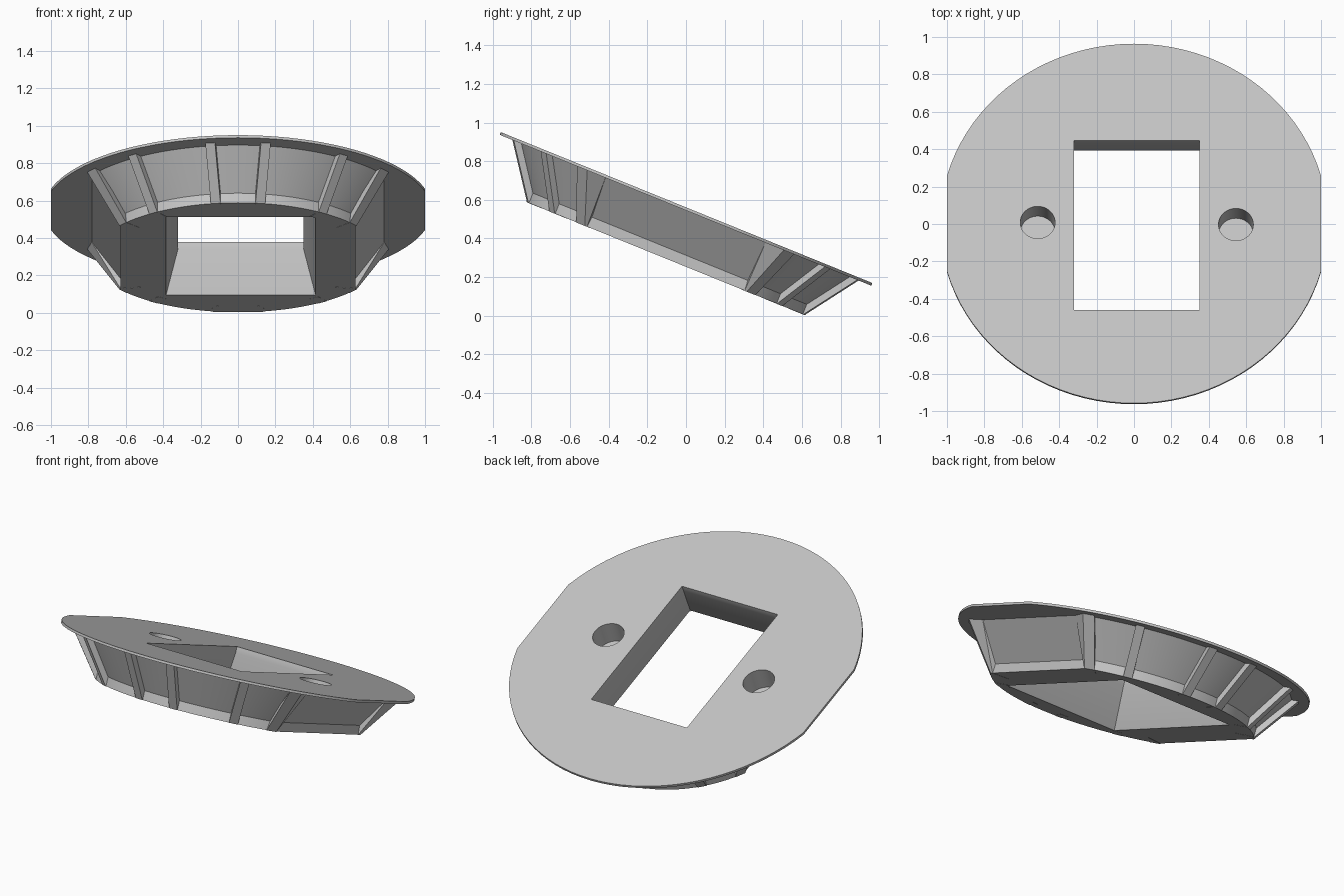
import bpy
import bmesh
from math import acos, cos, sin, pi, radians

cube = bpy.data.objects.get("Cube")
if cube:
    bpy.data.objects.remove(cube, do_unlink=True)

TILT = radians(22.1)
GREY = (0.55, 0.55, 0.55, 1)
grey = bpy.data.materials.new("plain_grey")
grey.use_nodes = True
grey.diffuse_color = GREY
grey.node_tree.nodes["Principled BSDF"].inputs["Base Color"].default_value = GREY


def ring(radius, flat, steps=40):
    """Circle trimmed by two straight sides at x = +-flat."""
    start = acos(flat / radius)
    arc = [start + (pi - 2 * start) * i / steps for i in range(steps + 1)]
    return [(radius * cos(a + turn), radius * sin(a + turn))
            for turn in (0, pi) for a in arc]


def circle(x, y, radius, steps=40):
    return [(x + radius * cos(2 * pi * i / steps), y + radius * sin(2 * pi * i / steps))
            for i in range(steps)]


def rectangle(x, y, half_x, half_y):
    return [(x + sx * half_x, y + sy * half_y)
            for sx, sy in ((-1, -1), (1, -1), (1, 1), (-1, 1))]


def loft(name, sections):
    """Closed solid through (height, outline) sections, tilted into place."""
    bm = bmesh.new()
    loops = [[bm.verts.new((x, y, h)) for x, y in outline] for h, outline in sections]
    for low, high in zip(loops, loops[1:]):
        for i in range(len(low)):
            j = (i + 1) % len(low)
            bm.faces.new((low[i], low[j], high[j], high[i]))
    bm.faces.new(loops[0][::-1])
    bm.faces.new(loops[-1])
    bmesh.ops.recalc_face_normals(bm, faces=bm.faces)
    mesh = bpy.data.meshes.new(name)
    bm.to_mesh(mesh)
    bm.free()
    mesh.materials.append(grey)
    obj = bpy.data.objects.new(name, mesh)
    bpy.context.collection.objects.link(obj)
    obj.rotation_euler.x = -TILT
    obj.location = (0, 0.003, 0.56)
    return obj


# Thin flange and the tapered boss below it
BOTTOM, LIP, TOP = -0.285, -0.23, -0.012
plate = loft("flange_plate", [(-0.015, ring(1.037, 1)), (0, ring(1.037, 1))])
boss = loft("tapered_boss", [(BOTTOM, ring(0.778, 0.628)),
                             (LIP, ring(0.778, 0.628)),
                             (TOP, ring(0.934, 0.784))])

# Cutters: flared window and two blind screw holes
cutters = [loft("window_cutter", [(BOTTOM - 0.05, rectangle(0.015, -0.02, 0.413, 0.567)),
                                  (-0.038, rectangle(0.015, -0.01, 0.335, 0.49)),
                                  (0.05, rectangle(0.015, -0.01, 0.335, 0.49))])]
for x, y in ((-0.515, 0.006), (0.545, -0.006)):
    cutters.append(loft("hole_cutter", [(-0.14, circle(x, y, 0.093)),
                                        (0.05, circle(x, y, 0.093))]))

for target in (plate, boss):
    for cutter in cutters:
        mod = target.modifiers.new("cut", "BOOLEAN")
        mod.operation = "DIFFERENCE"
        mod.solver = "EXACT"
        mod.object = cutter
    bpy.context.view_layer.update()
    evaluated = target.evaluated_get(bpy.context.evaluated_depsgraph_get())
    cut_mesh = bpy.data.meshes.new_from_object(evaluated)
    target.modifiers.clear()
    target.data = cut_mesh
for cutter in cutters:
    bpy.data.objects.remove(cutter, do_unlink=True)


# Radial ribs on the curved ends
def rib_outline(angle, inner, outer, half=0.026):
    s, c = sin(angle), cos(angle)
    return [(r * s + w * c, r * c - w * s)
            for r, w in ((inner, -half), (inner, half), (outer, half), (outer, -half))]


def mirrored(outline, sx, sy):
    return [(x * sx, y * sy) for x, y in outline]


corner_low = [(0.634, 0.452), (0.628, 0.44), (0.52, 0.42), (0.598, 0.5)]
corner_high = [(0.808, 0.55), (0.784, 0.447), (0.65, 0.42), (0.765, 0.607)]
for sy, end in ((-1, "front"), (1, "back")):
    for sx, side in ((1, "left"), (-1, "right")):
        for angle, place in ((8.8, "inner"), (35.5, "outer")):
            a = radians(angle)
            loft(f"{end}_{side}_{place}_rib",
                 [(BOTTOM - 0.001, mirrored(rib_outline(a, 0.7, 0.78), sx, sy)),
                  (TOP, mirrored(rib_outline(a, 0.85, 0.976), sx, sy))])
        # Wider rib closing each corner beside the straight sides
        loft(f"{end}_{side}_corner_rib",
             [(BOTTOM - 0.001, mirrored(corner_low, sx, sy)),
              (TOP, mirrored(corner_high, sx, sy))])

# Smooth the curved walls, keep the edges crisp
bpy.ops.object.select_all(action="DESELECT")
for obj in (plate, boss):
    obj.select_set(True)
bpy.context.view_layer.objects.active = boss
bpy.ops.object.shade_smooth_by_angle(angle=radians(25))
